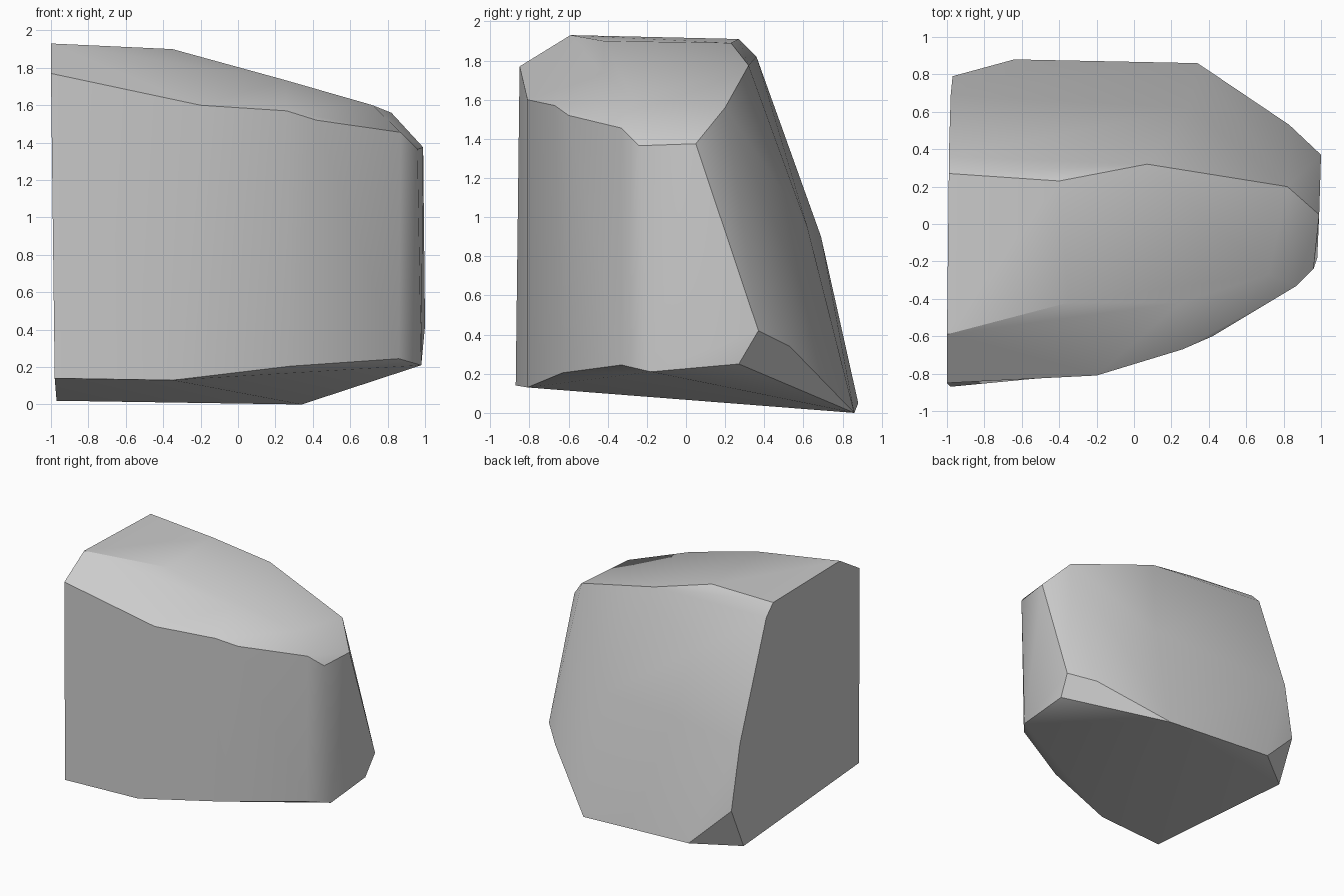
import bpy, bmesh, math

cube = bpy.data.objects.get("Cube")
if cube:
    bpy.data.objects.remove(cube, do_unlink=True)

# Stone colour
stone = bpy.data.materials.new("stone_grey")
stone.use_nodes = True
grey = (0.6, 0.6, 0.6, 1)
stone.diffuse_color = grey
bsdf = next(n for n in stone.node_tree.nodes if n.type == 'BSDF_PRINCIPLED')
bsdf.inputs["Base Color"].default_value = grey

# Outlines that shape the boulder
cut_side = [(-.97, .63, .02), (-.98, -.87, .14), (-1, -.85, 1.77), (-1, -.59, 1.93),
            (-.99, .27, 1.91), (-.99, .36, 1.82), (-.99, .47, 1.54),
            (-.98, .69, .9), (-.97, .79, .37)]
end_facet = [(.96, -.24, 1.365), (.99, .05, 1.375), (1, .37, .42),
             (.98, .27, .25), (.98, -.18, .21)]
front_brow = [(-.2, -.81, 1.6), (.26, -.67, 1.57), (.42, -.6, 1.52), (.87, -.33, 1.455)]
crown = [(-.35, -.42, 1.9), (.25, -.42, 1.735), (.72, -.27, 1.6)]
back_ridge = [(-.4, .23, 1.89), (.07, .32, 1.775), (.3, .29, 1.71), (.82, .2, 1.56)]
base_edge = [(-.35, -.81, .13), (.28, -.63, .205), (.86, -.33, .245),
             (.34, .86, 0), (-.64, .88, .05)]
back_bulge = [(.3, .62, .95), (.83, .53, .34)]

# Wrap the outlines in a convex skin
bm = bmesh.new()
for outline in (cut_side, end_facet, front_brow, crown, back_ridge, base_edge, back_bulge):
    for p in outline:
        bm.verts.new(p)
hull = bmesh.ops.convex_hull(bm, input=bm.verts[:])
inner = {g for g in hull["geom_interior"] + hull["geom_unused"]
         if isinstance(g, bmesh.types.BMVert)}
bmesh.ops.delete(bm, geom=list(inner), context='VERTS')

# Merge the nearly flat triangles into broad facets
bmesh.ops.dissolve_limit(bm, angle_limit=math.radians(3),
                         verts=bm.verts[:], edges=bm.edges[:])
bmesh.ops.recalc_face_normals(bm, faces=bm.faces[:])

mesh = bpy.data.meshes.new("boulder")
bm.to_mesh(mesh)
bm.free()
mesh.materials.append(stone)
boulder = bpy.data.objects.new("boulder", mesh)
bpy.context.collection.objects.link(boulder)

# Soft shading that keeps the broken edges crisp
bpy.ops.object.select_all(action='DESELECT')
boulder.select_set(True)
bpy.context.view_layer.objects.active = boulder
bpy.ops.object.shade_smooth_by_angle(angle=math.radians(35))
